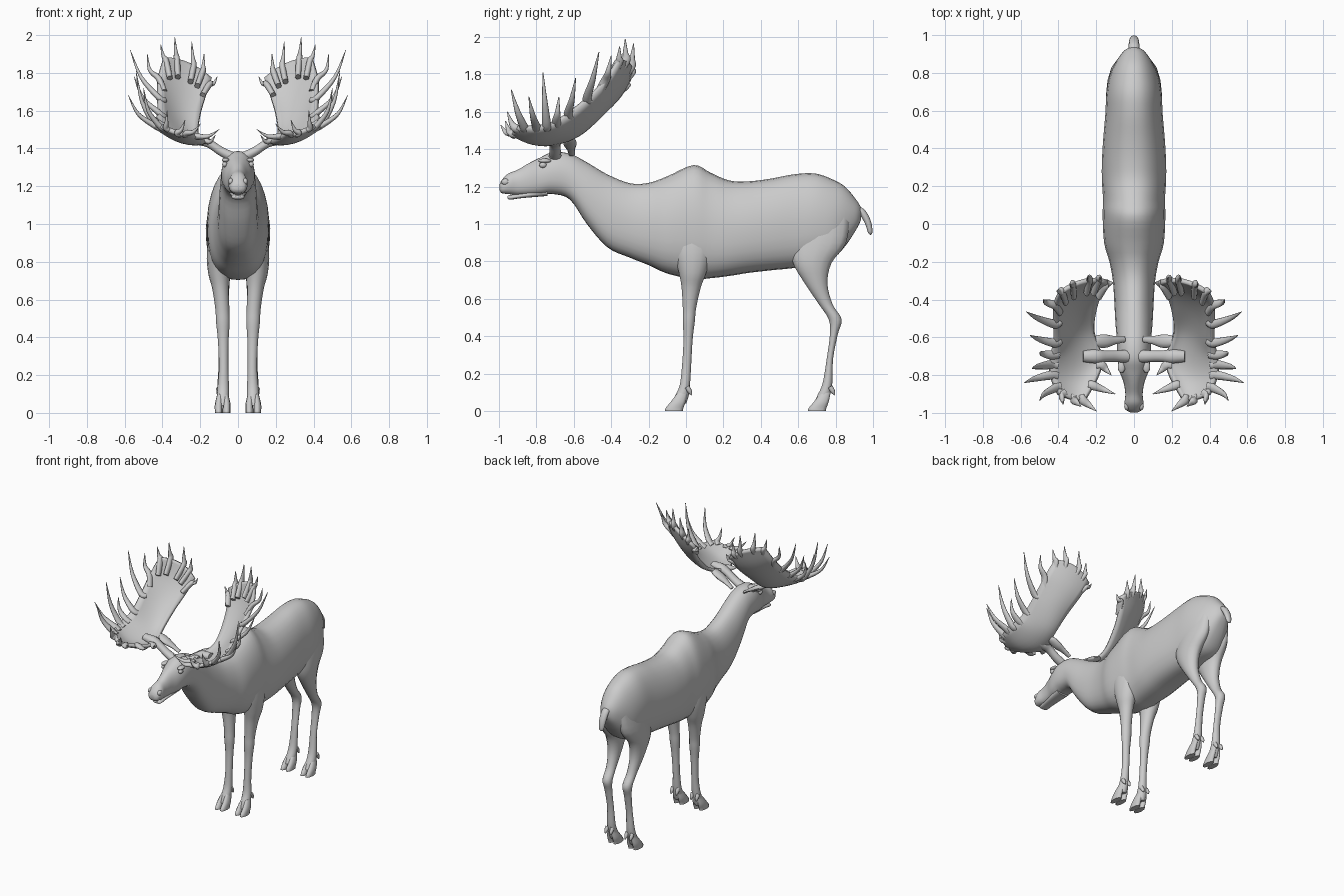
import bpy
import bmesh
from math import cos, sin, pi, copysign
from mathutils import Vector

cube = bpy.data.objects.get("Cube")
if cube:
    bpy.data.objects.remove(cube, do_unlink=True)

grey = bpy.data.materials.new("plain grey")
grey.use_nodes = True
grey.diffuse_color = (0.6, 0.6, 0.6, 1)
grey.node_tree.nodes["Principled BSDF"].inputs["Base Color"].default_value = (0.6, 0.6, 0.6, 1)


def smooth(rows, steps):
    """Catmull-Rom interpolation through rows of numbers."""
    out, last = [], len(rows) - 1
    for i in range(last):
        quad = [rows[max(0, min(last, i + j))] for j in (-1, 0, 1, 2)]
        for k in range(steps):
            t = k / steps
            out.append(tuple(
                b + 0.5 * t * (c - a + t * (2 * a - 5 * b + 4 * c - d + t * (3 * (b - c) + d - a)))
                for a, b, c, d in zip(*quad)))
    out.append(tuple(rows[last]))
    return out


def build(name, rings, closed=True, mirror=False):
    """Skin a list of point rings into one smooth object."""
    bm = bmesh.new()
    loops = [[bm.verts.new(p) for p in ring] for ring in rings]
    n = len(loops[0])
    for low, high in zip(loops, loops[1:]):
        for i in range(n if closed else n - 1):
            j = (i + 1) % n
            bm.faces.new((low[i], low[j], high[j], high[i]))
    if closed:
        bm.faces.new(loops[0])
        bm.faces.new(loops[-1])
    bmesh.ops.recalc_face_normals(bm, faces=bm.faces)
    mesh = bpy.data.meshes.new(name)
    bm.to_mesh(mesh)
    bm.free()
    mesh.materials.append(grey)
    obj = bpy.data.objects.new(name, mesh)
    bpy.context.collection.objects.link(obj)
    if mirror:
        obj.modifiers.new("Mirror", 'MIRROR').use_mirror_merge = False
    bpy.ops.object.select_all(action='DESELECT')
    obj.select_set(True)
    bpy.context.view_layer.objects.active = obj
    bpy.ops.object.shade_smooth_by_angle(angle=pi / 3)
    return obj


def power(value, exponent):
    return copysign(abs(value) ** exponent, value)


def trunk(name, rows, steps=4, sides=28):
    """Upright sections along y: (y, top, bottom, half width)."""
    rings = []
    for y, top, bottom, width in smooth(rows, steps):
        ring = []
        for i in range(sides):
            c, s = cos(2 * pi * i / sides), sin(2 * pi * i / sides)
            e = 0.9 if s > 0 else 0.75
            x = width * power(c, e) * (1 - 0.12 * max(0, s))
            ring.append((x, y, (top + bottom) / 2 + (top - bottom) / 2 * power(s, e)))
        rings.append(ring)
    return build(name, rings)


def limb(name, rows, steps=4, sides=14):
    """Level sections up z: (z, front y, back y, centre x, half width)."""
    rings = []
    for z, front, back, x, width in smooth(rows, steps):
        rings.append([(x + width * cos(2 * pi * i / sides),
                       (front + back) / 2 + (back - front) / 2 * sin(2 * pi * i / sides), z)
                      for i in range(sides)])
    return build(name, rings, mirror=True)


def tube(name, rows, flat=1.0, mirror=True, steps=4, sides=10):
    """Round or flattened tube along a path: (x, y, z, radius)."""
    path = smooth(rows, steps)
    points = [Vector(p[:3]) for p in path]
    overall = (points[-1] - points[0]).normalized()
    ref = Vector((1, 0, 0)) if abs(overall.y) > 0.7 or not mirror else Vector((0, 1, 0))
    rings = []
    for i, p in enumerate(points):
        d = (points[min(i + 1, len(points) - 1)] - points[max(i - 1, 0)]).normalized()
        a = (ref - d * ref.dot(d)).normalized()
        b = d.cross(a) * flat
        r = max(path[i][3], 0.002)
        rings.append([p + r * (a * cos(2 * pi * k / sides) + b * sin(2 * pi * k / sides))
                      for k in range(sides)])
    return build(name, rings, mirror=mirror)


def ball(name, centre, size):
    """Small ellipsoid on both sides."""
    rings = [[(centre[0] + size[0] * sin(v * pi / 8) * cos(u * pi / 6),
               centre[1] + size[1] * sin(v * pi / 8) * sin(u * pi / 6),
               centre[2] + size[2] * cos(v * pi / 8)) for u in range(12)]
             for v in (0.1, 1, 2, 3, 4, 5, 6, 7, 7.9)]
    return build(name, rings, mirror=True)


# Head, neck and body in one skin
trunk("body", [
    (-.997, 1.21, 1.18, .02), (-.985, 1.235, 1.165, .04), (-.95, 1.27, 1.16, .05),
    (-.9, 1.29, 1.155, .046), (-.84, 1.325, 1.155, .055), (-.78, 1.355, 1.155, .076),
    (-.71, 1.385, 1.16, .088), (-.62, 1.375, 1.13, .09), (-.53, 1.33, 1, .098),
    (-.42, 1.265, .875, .104), (-.3, 1.218, .82, .112), (-.2, 1.22, .78, .13),
    (-.1, 1.255, .735, .158), (.04, 1.315, .705, .166), (.13, 1.275, .71, .164),
    (.23, 1.233, .722, .17), (.33, 1.228, .738, .17), (.45, 1.242, .752, .163),
    (.58, 1.266, .765, .152), (.69, 1.27, .785, .146), (.78, 1.24, .81, .13),
    (.85, 1.2, .88, .1), (.91, 1.13, .97, .06), (.935, 1.09, 1.02, .025)])
trunk("lower_jaw", [(-.955, 1.15, 1.138, .018), (-.94, 1.155, 1.13, .033),
                    (-.88, 1.165, 1.138, .036), (-.74, 1.2, 1.15, .05)], sides=16)

# Face details
ball("eyes", (.07, -.765, 1.315), (.014, .02, .015))
ball("brows", (.066, -.755, 1.338), (.02, .035, .012))
ball("nostrils", (.038, -.965, 1.225), (.014, .022, .018))

# Ears and tail
tube("ears", [(.05, -.61, 1.37, .016), (.1, -.615, 1.4, .022), (.15, -.62, 1.425, .035),
              (.2, -.62, 1.45, .03), (.225, -.615, 1.46, .006)], flat=.55)
tube("tail", [(0, .9, 1.08, .025), (0, .94, 1.065, .028), (0, .972, 1.01, .026),
              (0, .985, .955, .018), (0, .982, .945, .004)], flat=.7, mirror=False)

# Legs
limb("front_legs", [
    (1, -.11, .15, .095, .05), (.85, -.07, .14, .103, .062), (.74, -.04, .11, .1, .058),
    (.66, -.025, .08, .092, .045), (.55, -.018, .055, .083, .037), (.48, -.018, .048, .08, .036),
    (.38, -.014, .036, .078, .028), (.24, -.022, .028, .076, .025), (.14, -.034, .022, .078, .03),
    (.08, -.06, .015, .08, .032), (.04, -.075, .002, .081, .028)])
limb("hind_legs", [
    (1.05, .56, .88, .07, .05), (.9, .55, .86, .083, .06), (.79, .57, .78, .092, .056),
    (.68, .635, .758, .09, .045), (.57, .71, .785, .084, .034), (.49, .762, .833, .081, .034),
    (.41, .769, .812, .079, .028), (.28, .752, .787, .077, .025), (.15, .73, .783, .079, .03),
    (.08, .70, .77, .08, .032), (.04, .68, .755, .081, .028)])

# Cloven hooves with dew claws
for name, y in (("front", 0), ("hind", .765)):
    for side, x in (("inner", .06), ("outer", .102)):
        limb(name + "_" + side + "_toes", [
            (0, y - .115, y - .015, x, .021), (.015, y - .112, y - .012, x, .021),
            (.05, y - .083, y, x, .02), (.1, y - .045, y + .01, x * .7 + .024, .014)], sides=10)
        tube(name + "_" + side + "_dew_claws", [
            (x, y + .005, .13, .014), (x, y + .02, .105, .012), (x, y + .03, .085, .003)])

# Antler palms: inner, middle and outer point of each row, front to rear
PALM = smooth([
    (.26, -.93, 1.485, .32, -.93, 1.485, .4, -.9, 1.52),
    (.19, -.8, 1.45, .3, -.82, 1.44, .44, -.8, 1.52),
    (.17, -.71, 1.44, .28, -.7, 1.445, .44, -.71, 1.54),
    (.21, -.58, 1.48, .3, -.58, 1.5, .42, -.63, 1.59),
    (.2, -.46, 1.58, .31, -.46, 1.61, .42, -.53, 1.67),
    (.17, -.36, 1.68, .29, -.36, 1.73, .42, -.43, 1.77),
    (.14, -.305, 1.77, .26, -.3, 1.85, .39, -.36, 1.88)], 5)


def palm_point(row, u):
    """Point on the palm; u runs from the inner edge to the outer one."""
    r = PALM[row]
    a, b, c = Vector(r[:3]), Vector(r[3:6]), Vector(r[6:])
    return a * (1 - u) * (1 - 2 * u) + b * 4 * u * (1 - u) + c * u * (2 * u - 1)


palms = build("antler_palms", [[palm_point(r, k / 8) for k in range(9)] for r in range(len(PALM))],
              closed=False, mirror=True)
solid = palms.modifiers.new("Thickness", 'SOLIDIFY')
solid.thickness, solid.offset = .022, 0

# Antler stems
tube("antler_stems", [(.03, -.7, 1.355, .035), (.09, -.7, 1.385, .031), (.15, -.7, 1.425, .03),
                      (.2, -.7, 1.445, .038), (.27, -.7, 1.455, .03)], flat=.8)

# Tines: palm row, position across, tip
TINES = [
    (3, 0, (.1, -.9, 1.5)), (0, .1, (.2, -.99, 1.53)), (0, .5, (.28, -.965, 1.55)),
    (0, .9, (.375, -.955, 1.6)), (2, 1, (.5, -.935, 1.72)), (5, 1, (.58, -.84, 1.68)),
    (8, 1, (.54, -.765, 1.81)), (11, 1, (.5, -.68, 1.68)), (15, 1, (.55, -.59, 1.78)),
    (20, 1, (.57, -.465, 1.92)), (25, 1, (.48, -.4, 1.9)), (29, .95, (.41, -.355, 1.95)),
    (30, .75, (.335, -.325, 1.99)), (30, .4, (.245, -.28, 1.965)), (30, .2, (.18, -.285, 1.9)),
    (28, 0, (.11, -.31, 1.78)), (8, 0, (.12, -.8, 1.47))]
for row, u, tip in TINES:
    edge, tip = palm_point(row, u), Vector(tip)
    root = edge.lerp(palm_point(15 if row > 24 else max(row, 4), .5), .25)
    bend = edge.lerp(tip, .5) + Vector((.018 if u == 1 else 0, 0, -.018))
    tube("antler_tine", [(*root, .022), (*edge, .024), (*bend, .015), (*tip, .002)], flat=.7)
